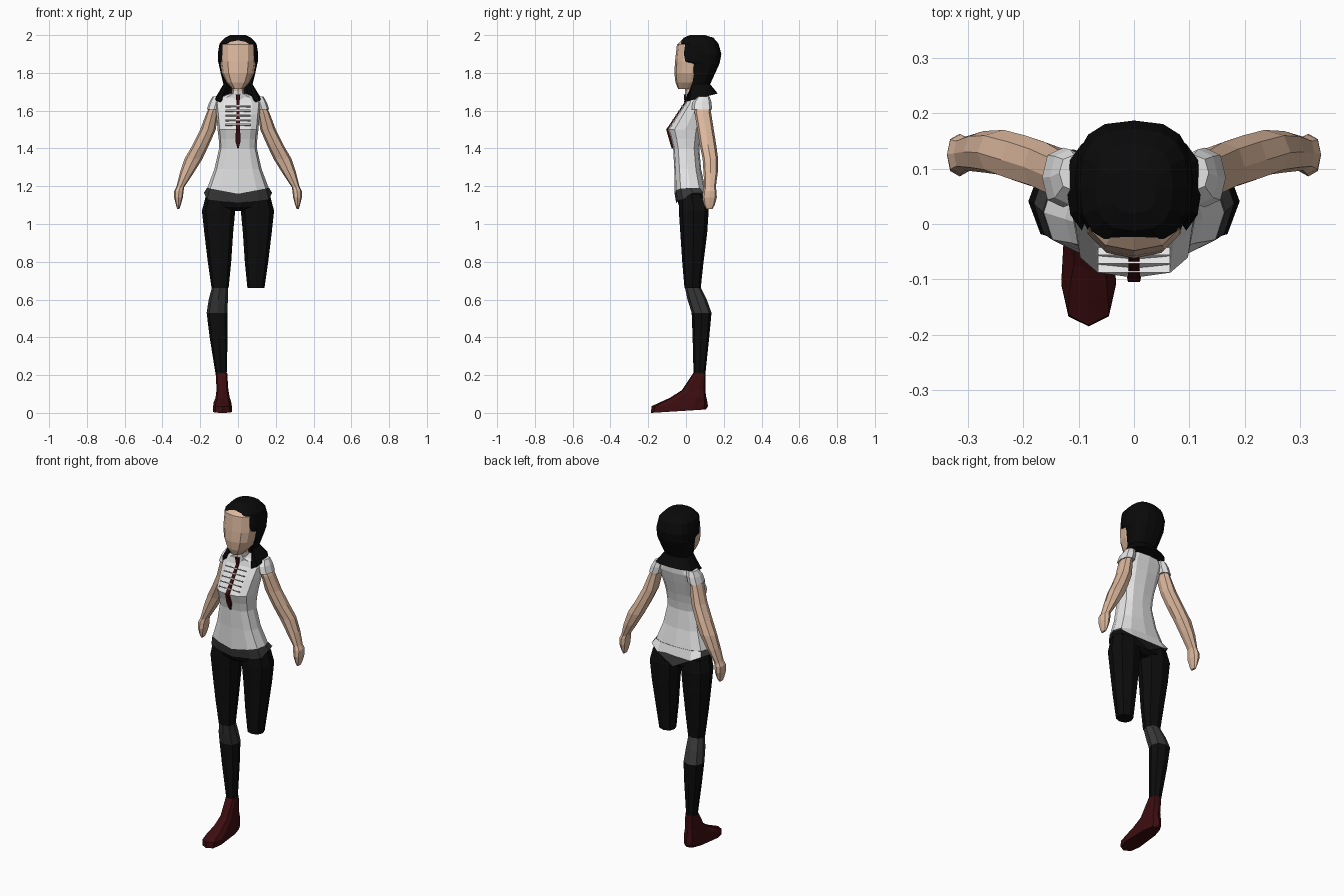
import bpy, bmesh, math
from mathutils import Vector


def material(name, r, g, b):
    m = bpy.data.materials.new(name)
    m.diffuse_color = (r, g, b, 1)
    return m


SKIN = material("skin", 0.72, 0.48, 0.34)
WHITE = material("white cloth", 0.78, 0.78, 0.78)
BLACK = material("black cloth", 0.004, 0.004, 0.004)
HAIR = material("black hair", 0.003, 0.003, 0.003)
GREY = material("dark grey", 0.04, 0.04, 0.04)
RED = material("dark red", 0.045, 0.004, 0.005)


def finish(name, bm, mats, rule=None):
    bmesh.ops.recalc_face_normals(bm, faces=bm.faces)
    if rule:
        for f in bm.faces:
            f.material_index = rule(f.calc_center_median())
    me = bpy.data.meshes.new(name)
    bm.to_mesh(me)
    bm.free()
    for m in mats:
        me.materials.append(m)
    ob = bpy.data.objects.new(name, me)
    bpy.context.collection.objects.link(ob)
    return ob


def loft(name, rings, mats, n=8, p=2.4, shape=None, rule=None, flip=False):
    """Skin rounded-box rings given as (z, x0, x1, y0, y1)."""
    bm = bmesh.new()
    loops = []
    for k, (z, x0, x1, y0, y1) in enumerate(rings):
        loop = []
        for i in range(n):
            a = -math.pi / 2 + 2 * math.pi * i / n
            c, s = math.cos(a), math.sin(a)
            u = math.copysign(abs(c) ** (2 / p), c) if abs(c) > 1e-6 else 0
            v = math.copysign(abs(s) ** (2 / p), s) if abs(s) > 1e-6 else 0
            co = Vector(((x0 + x1) / 2 + u * (x1 - x0) / 2,
                         (y0 + y1) / 2 + v * (y1 - y0) / 2, z))
            if shape:
                co = shape(co, k)
            if flip:
                co.x = -co.x
            loop.append(bm.verts.new(co))
        loops.append(loop)
    for a, b in zip(loops, loops[1:]):
        for i in range(n):
            j = (i + 1) % n
            bm.faces.new((a[i], a[j], b[j], b[i]))
    bm.faces.new(loops[0])
    bm.faces.new(loops[-1])
    return finish(name, bm, mats, rule)


def sym(*rings):
    """Rings centred on x = 0 from (z, half width, y0, y1)."""
    return [(z, -w, w, a, b) for z, w, a, b in rings]


# Head
loft("head", sym((1.975, 0.06, -0.02, 0.10), (1.95, 0.09, -0.048, 0.13),
                 (1.86, 0.094, -0.058, 0.13), (1.80, 0.086, -0.062, 0.12),
                 (1.75, 0.062, -0.056, 0.10), (1.715, 0.03, -0.042, 0.05)),
     [SKIN], n=12, p=2.5)


# Hair: cap, then a notched flare hanging around the neck
def hair_shape(co, k):
    if k >= 7 and abs(co.x) < 0.06 and co.y < 0.075:
        co.y = 0.075
    if k == 8:
        co.z = 1.64 + 0.05 * (co.y + 0.03) / 0.195
    return co


loft("hair", sym((2.0, 0.04, 0.02, 0.10), (1.986, 0.07, -0.012, 0.145),
                 (1.955, 0.098, -0.037, 0.172), (1.90, 0.107, -0.037, 0.187),
                 (1.86, 0.105, -0.037, 0.18), (1.848, 0.102, 0.005, 0.177),
                 (1.80, 0.092, 0.005, 0.155), (1.74, 0.077, 0.0, 0.128),
                 (1.66, 0.122, -0.035, 0.168)),
     [HAIR], n=16, p=2.7, shape=hair_shape)

# Neck and collar
loft("neck", sym((1.66, 0.036, -0.004, 0.085), (1.705, 0.032, -0.006, 0.075),
                 (1.76, 0.03, 0.0, 0.075)),
     [WHITE, SKIN], rule=lambda c: int(c.z > 1.71))


# Blouse
def hem_shape(co, k):
    if k == 0 and co.y < 0.03:
        co.z -= 0.03 * (1 - abs(co.x) / 0.16)
    return co


loft("blouse", sym((1.19, 0.163, -0.06, 0.102), (1.29, 0.125, -0.062, 0.08),
                   (1.40, 0.10, -0.068, 0.07), (1.45, 0.102, -0.08, 0.078),
                   (1.50, 0.108, -0.097, 0.09), (1.58, 0.115, -0.045, 0.112),
                   (1.64, 0.122, -0.004, 0.127), (1.67, 0.10, 0.005, 0.128),
                   (1.69, 0.045, 0.0, 0.10)),
     [WHITE], n=12, p=2.8, shape=hem_shape)


# Belt at front and sides, blouse tail at the back
def belt_shape(co, k):
    side = min(1, abs(co.x) / 0.16)
    if co.y < 0.03:
        co.z -= (0.03, 0.02)[k] * (1 - side)
    elif k == 1:
        co.z += 0.035 - 0.085 * (1 - side)
    return co


loft("belt", sym((1.19, 0.165, -0.06, 0.104), (1.13, 0.181, -0.052, 0.125)),
     [GREY, WHITE], n=12, p=2.8, shape=belt_shape,
     rule=lambda c: int(c.y > 0.06))

# Blouse ruffles beside the tie
for i in range(5):
    t = 0.1 + i * 0.17
    bm = bmesh.new()
    bmesh.ops.create_cube(bm, size=1)
    for v in bm.verts:
        v.co = Vector((v.co.x * 0.13, v.co.y * 0.022 - 0.004 - 0.093 * t,
                       v.co.z * 0.007 + 1.645 - 0.145 * t - v.co.y * 0.012
                       - abs(v.co.x) * 0.02))
    finish("ruffle", bm, [WHITE])

# Tie
bm = bmesh.new()
rows = []
for y, z, w in ((-0.012, 1.685, 0.012), (-0.008, 1.645, 0.008),
                (-0.054, 1.575, 0.009), (-0.105, 1.50, 0.011),
                (-0.088, 1.44, 0.014), (-0.076, 1.40, 0.003)):
    rows.append([bm.verts.new((x, y + d, z)) for x, d in
                 ((-w, 0), (w, 0), (w, 0.012), (-w, 0.012))])
for a, b in zip(rows, rows[1:]):
    for i in range(4):
        bm.faces.new((a[i], a[(i + 1) % 4], b[(i + 1) % 4], b[i]))
bm.faces.new(rows[0])
bm.faces.new(rows[-1])
finish("tie", bm, [RED])

# Pelvis
loft("pelvis", sym((1.17, 0.165, -0.045, 0.10), (1.12, 0.178, -0.045, 0.116),
                   (1.09, 0.17, -0.035, 0.115), (1.07, 0.08, -0.01, 0.09)),
     [BLACK], n=12, p=2.8)

# Arms, sleeves, hands and thighs on both sides
for flip in (False, True):
    side = "right" if flip else "left"
    loft(side + "_sleeve", [(1.675, 0.08, 0.135, 0.06, 0.125),
                            (1.645, 0.08, 0.152, 0.035, 0.135),
                            (1.605, 0.09, 0.166, 0.03, 0.138)],
         [WHITE], flip=flip)
    loft(side + "_arm", [(1.63, 0.10, 0.145, 0.05, 0.13),
                         (1.59, 0.105, 0.166, 0.045, 0.133),
                         (1.50, 0.118, 0.20, 0.06, 0.147),
                         (1.42, 0.153, 0.24, 0.072, 0.16),
                         (1.345, 0.188, 0.283, 0.088, 0.17),
                         (1.27, 0.235, 0.308, 0.093, 0.168),
                         (1.19, 0.288, 0.328, 0.097, 0.157)],
         [SKIN], flip=flip)
    loft(side + "_hand", [(1.205, 0.283, 0.322, 0.10, 0.155),
                          (1.175, 0.288, 0.338, 0.09, 0.162),
                          (1.14, 0.292, 0.338, 0.086, 0.163),
                          (1.10, 0.303, 0.328, 0.095, 0.152),
                          (1.08, 0.31, 0.322, 0.105, 0.14)],
         [SKIN], flip=flip)
    loft(side + "_thigh", [(1.14, 0.02, 0.172, -0.038, 0.11),
                           (1.07, 0.015, 0.191, -0.038, 0.12),
                           (0.95, 0.026, 0.178, -0.03, 0.112),
                           (0.80, 0.036, 0.16, -0.02, 0.093),
                           (0.66, 0.05, 0.14, -0.008, 0.078)],
         [BLACK], flip=flip)

# Single lower leg: grey knee, black calf, red boot
loft("knee", [(0.665, 0.052, 0.138, -0.006, 0.078),
              (0.60, 0.054, 0.155, 0.008, 0.11),
              (0.53, 0.055, 0.166, 0.03, 0.135)], [GREY], flip=True)
loft("calf", [(0.53, 0.055, 0.166, 0.03, 0.135),
              (0.40, 0.055, 0.15, 0.035, 0.123),
              (0.20, 0.06, 0.118, 0.04, 0.102)], [BLACK], flip=True)


def boot_shape(co, k):
    # Foot narrows to the heel; the sole rises slightly behind the toe
    if k >= 3:
        co.x = 0.08 + (co.x - 0.08) * (1 - 0.3 * max(0, co.y + 0.05) / 0.165)
    if k == 5:
        co.z = 0.018 * (co.y + 0.185) / 0.29
    return co


loft("boot", [(0.21, 0.056, 0.118, 0.038, 0.103),
              (0.12, 0.05, 0.115, -0.022, 0.102),
              (0.08, 0.042, 0.12, -0.085, 0.108),
              (0.055, 0.034, 0.131, -0.14, 0.114),
              (0.035, 0.031, 0.133, -0.183, 0.116),
              (0.0, 0.031, 0.133, -0.185, 0.105)],
     [RED], n=10, p=3.2, shape=boot_shape, flip=True)
